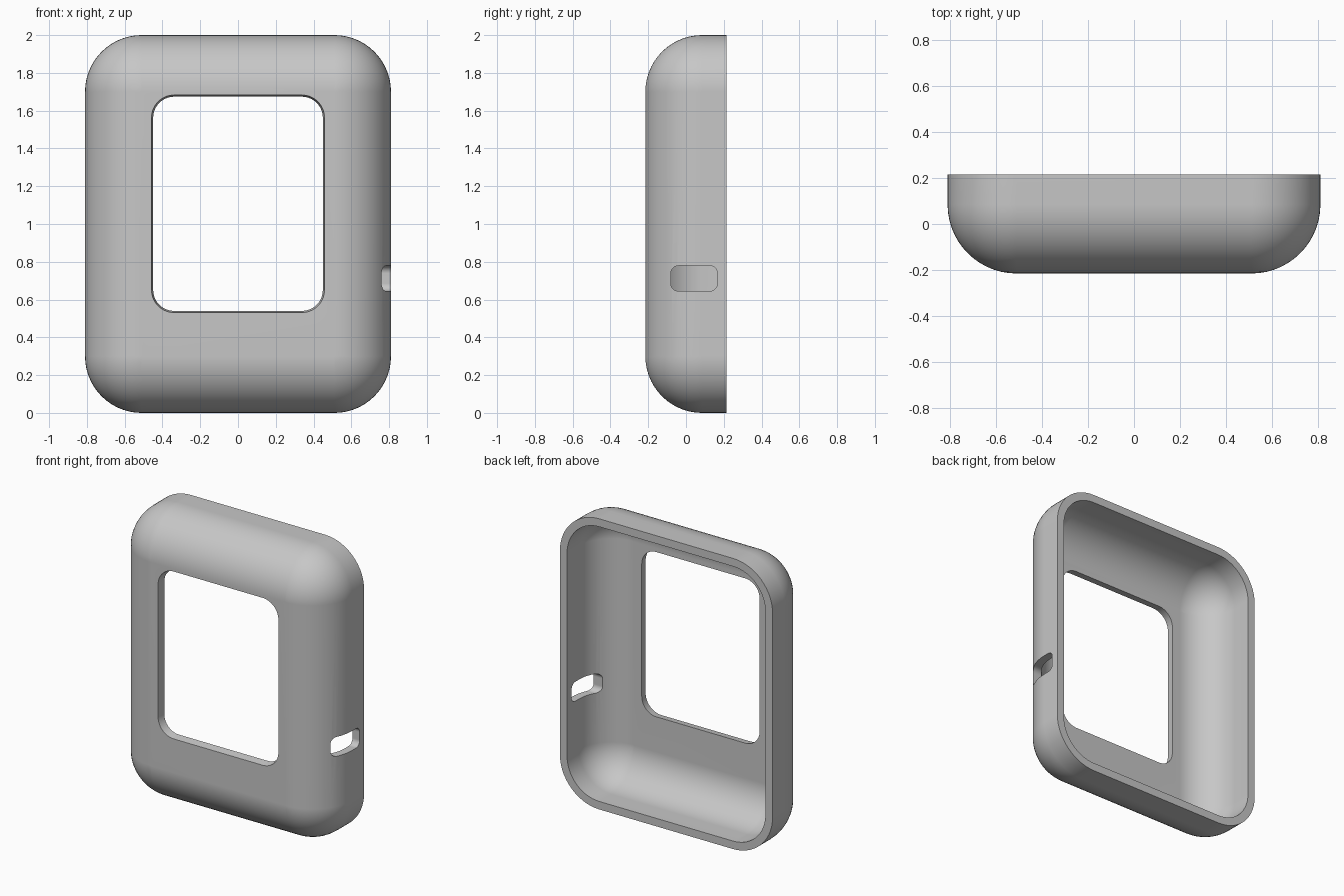
import bpy
import bmesh
from math import sin, cos, pi, radians

cube = bpy.data.objects.get("Cube")
if cube:
    bpy.data.objects.remove(cube, do_unlink=True)

HALF_W, HALF_H, HALF_D = 0.81, 1.0, 0.215
FILLET, WALL = 0.3, 0.055
STEPS = 14

grey = bpy.data.materials.new("plain grey")
grey.use_nodes = True
colour = (0.57, 0.57, 0.57, 1)
grey.diffuse_color = colour
grey.node_tree.nodes["Principled BSDF"].inputs["Base Color"].default_value = colour


def rounded_rect(half_w, half_h, radius):
    """Outline of a rounded rectangle, the same point count for any size."""
    points = []
    for quarter, (sx, sz) in enumerate([(1, 1), (-1, 1), (-1, -1), (1, -1)]):
        for i in range(STEPS + 1):
            a = (quarter + i / STEPS) * pi / 2
            points.append((sx * (half_w - radius) + radius * cos(a),
                           sz * (half_h - radius) + radius * sin(a)))
    return points


def bridge(bm, a, b):
    n = len(a)
    for i in range(n):
        j = (i + 1) % n
        bm.faces.new((a[i], a[j], b[j], b[i]))


def finish(name, bm):
    bmesh.ops.remove_doubles(bm, verts=bm.verts, dist=0.0005)
    bmesh.ops.recalc_face_normals(bm, faces=bm.faces)
    mesh = bpy.data.meshes.new(name)
    bm.to_mesh(mesh)
    bm.free()
    mesh.materials.append(grey)
    obj = bpy.data.objects.new(name, mesh)
    bpy.context.collection.objects.link(obj)
    return obj


def bowl_rings(offset):
    """Rings from the open back, round the fillet, to the front plate."""
    r = FILLET - offset
    rings = [(HALF_D, HALF_W - offset, HALF_H - offset, r, 1)]
    for i in range(STEPS + 1):
        a = i / STEPS * pi / 2
        inset = r * (1 - cos(a))
        rings.append((FILLET - HALF_D - r * sin(a), HALF_W - offset - inset,
                      HALF_H - offset - inset, r * cos(a), 1))
    return rings


# Case shell: outside, tapered window, inside and back rim in one closed loft
window_z = 1.107
window = [(-HALF_D, 0.458, 0.576, 0.12, window_z),
          (-HALF_D + WALL, 0.449, 0.567, 0.111, window_z)]
profile = bowl_rings(0) + window + bowl_rings(WALL)[::-1]
bm = bmesh.new()
loops = [[bm.verts.new((x, y, cz + z)) for x, z in rounded_rect(w, h, r)]
         for y, w, h, r, cz in profile]
for a, b in zip(loops, loops[1:] + loops[:1]):
    bridge(bm, a, b)
case = finish("case_shell", bm)

# Rounded port slot through the left wall
bm = bmesh.new()
ends = [[bm.verts.new((x, 0.043 + y, 0.712 + z))
         for y, z in rounded_rect(0.123, 0.067, 0.04)] for x in (0.6, 1.0)]
bridge(bm, *ends)
for end in ends:
    bm.faces.new(end)
cutter = finish("port_cutter", bm)
cutter.hide_render = True

bpy.ops.object.select_all(action='DESELECT')
bpy.context.view_layer.objects.active = case
case.select_set(True)
cut = case.modifiers.new("port_slot", 'BOOLEAN')
cut.operation = 'DIFFERENCE'
cut.solver = 'EXACT'
cut.object = cutter
bpy.ops.object.modifier_apply(modifier=cut.name)
bpy.data.objects.remove(cutter, do_unlink=True)

# Smooth fillets with crisp rim, window and slot edges
bpy.ops.object.shade_smooth_by_angle(angle=radians(30))
weighted = case.modifiers.new("flat_plate_normals", 'WEIGHTED_NORMAL')
weighted.keep_sharp = True
